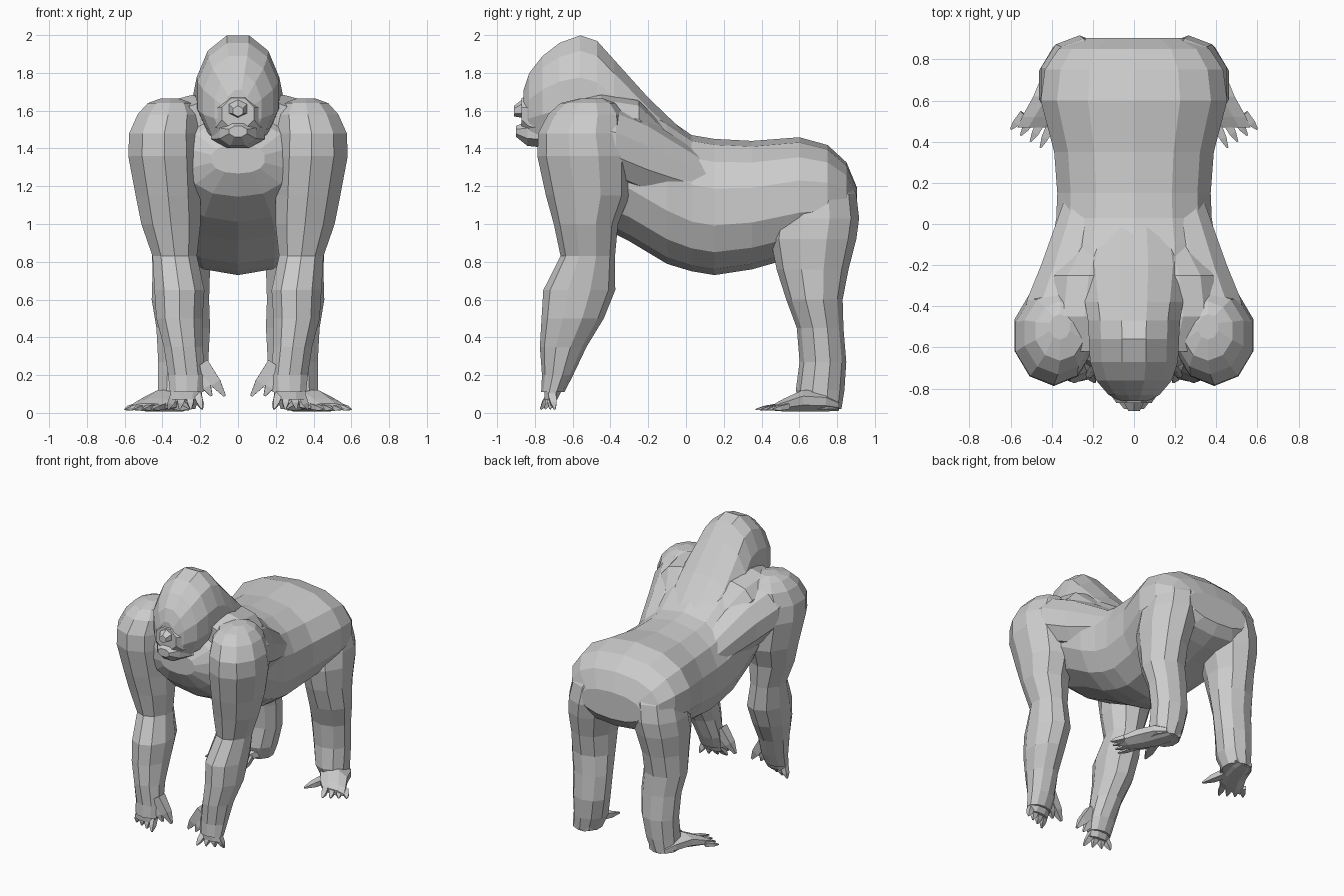
import bpy, bmesh
from math import sin, cos, pi, copysign
from mathutils import Vector


def finish(name, bm, mirror=False):
    bmesh.ops.recalc_face_normals(bm, faces=bm.faces)
    me = bpy.data.meshes.new(name)
    bm.to_mesh(me)
    bm.free()
    ob = bpy.data.objects.new(name, me)
    bpy.context.collection.objects.link(ob)
    if mirror:
        ob.modifiers.new("Mirror", 'MIRROR').use_mirror_merge = False
    return ob


def loft(bm, rings, axis, n=10, p=2.0):
    """Skin closed rings (x, y, z, half_width, half_depth) lying across the axis."""
    prev = None
    for k, (x, y, z, a, b) in enumerate(rings):
        ring = []
        for i in range(n):
            t = 2 * pi * (i + 0.5) / n
            c, s = [copysign(abs(v) ** (2 / p), v) for v in (cos(t), sin(t))]
            u, v = a * c * 1.03, b * s * 1.03
            co = (x + u, y + v, z) if axis == 'z' else (x + u, y, z + v)
            ring.append(bm.verts.new(co))
        if prev:
            for i in range(n):
                j = (i + 1) % n
                bm.faces.new((prev[i], prev[j], ring[j], ring[i]))
        if k in (0, len(rings) - 1):
            bm.faces.new(ring)
        prev = ring


def digit(bm, base, tip, r, flat=1.0):
    """Tapered finger or toe with a bent middle joint."""
    p, q = Vector(base), Vector(tip)
    d = (q - p).normalized()
    side = d.cross(Vector((0, 1, 0) if abs(d.z) > 0.7 else (0, 0, 1))).normalized()
    up = d.cross(side)
    prev = None
    for f, s in ((0, 1), (0.6, 0.8), (1, 0.2)):
        c = p.lerp(q, f)
        ring = [bm.verts.new(c + side * r * s * cos(t) + up * r * s * flat * sin(t))
                for t in (pi / 4, 3 * pi / 4, 5 * pi / 4, 7 * pi / 4)]
        if prev:
            for i in range(4):
                bm.faces.new((prev[i], prev[i - 1], ring[i - 1], ring[i]))
        else:
            bm.faces.new(ring)
        prev = ring
    bm.faces.new(prev)


def body_rings(profile):
    """(y, bottom, top, half width) -> rings across y."""
    return [(0, y, (lo + hi) / 2, w, (hi - lo) / 2) for y, lo, hi, w in profile]


# torso: chest, belly and rump
bm = bmesh.new()
loft(bm, body_rings([
    (-.73, 1.27, 1.42, .14), (-.66, 1.15, 1.54, .27), (-.50, 1.02, 1.65, .36),
    (-.30, .92, 1.66, .40), (-.10, .80, 1.55, .395), (.03, .76, 1.46, .375),
    (.15, .74, 1.44, .37), (.35, .77, 1.43, .385), (.60, .84, 1.45, .45),
    (.75, .88, 1.41, .43), (.85, .92, 1.32, .365), (.905, .99, 1.19, .25)]), 'y', 14, 2.3)
finish("torso", bm)

# head running back into the neck crest
bm = bmesh.new()
loft(bm, body_rings([
    (.04, 1.15, 1.44, .22), (-.20, 1.25, 1.67, .26), (-.38, 1.34, 1.87, .24),
    (-.47, 1.37, 1.97, .225), (-.56, 1.39, 2.0, .22), (-.67, 1.40, 1.96, .215),
    (-.76, 1.40, 1.89, .185), (-.83, 1.42, 1.80, .125), (-.86, 1.46, 1.71, .07)]), 'y', 12)
finish("head", bm)

# muzzle, with a nose above and a chin below
bm = bmesh.new()
loft(bm, body_rings([(-.72, 1.41, 1.72, .17), (-.83, 1.44, 1.69, .12),
                     (-.87, 1.50, 1.67, .09)]), 'y', 8)
finish("muzzle", bm)
bm = bmesh.new()
loft(bm, body_rings([(-.84, 1.56, 1.68, .07), (-.91, 1.57, 1.625, .03)]), 'y', 6)
finish("nose", bm)
bm = bmesh.new()
loft(bm, body_rings([(-.74, 1.40, 1.56, .15), (-.84, 1.41, 1.55, .10),
                     (-.90, 1.46, 1.52, .05)]), 'y', 8)
finish("jaw", bm)

# muscles joining neck, shoulder and back
bm = bmesh.new()
loft(bm, [(.20, -.62, 1.5, .12, .14), (.24, -.45, 1.54, .17, .14),
          (.22, -.25, 1.51, .17, .14), (.14, 0, 1.34, .09, .06)], 'y', 10)
loft(bm, [(.345, -.55, 1.48, .19, .16), (.325, -.37, 1.42, .20, .20),
          (.285, -.20, 1.35, .17, .20), (.21, .12, 1.22, .13, .12)], 'y', 10)
finish("shoulder_muscle", bm, True)

# arms
bm = bmesh.new()
loft(bm, [(.36, -.50, 1.665, .05, .06), (.36, -.52, 1.64, .12, .14),
          (.37, -.53, 1.58, .165, .195),
          (.39, -.55, 1.48, .19, .225), (.39, -.54, 1.36, .195, .24),
          (.37, -.52, 1.15, .175, .215), (.355, -.53, 1.0, .16, .165),
          (.335, -.52, .83, .12, .14), (.31, -.565, .65, .135, .185),
          (.31, -.60, .50, .125, .16), (.29, -.65, .35, .105, .12),
          (.272, -.68, .20, .10, .08), (.272, -.705, .11, .09, .06)], 'z', 10)
finish("arm", bm, True)

# hands: knuckles, fingers and thumb
bm = bmesh.new()
loft(bm, [(.272, -.70, .14, .09, .055), (.275, -.715, .07, .085, .035)], 'z', 8)
for i in range(4):
    digit(bm, (.215 + .04 * i, -.71, .10), (.19 + .06 * i, -.77 + .025 * i, .02), .03)
digit(bm, (.19, -.69, .26), (.07, -.70, .09), .05)
digit(bm, (.20, -.69, .20), (.14, -.71, .09), .04)
finish("hand", bm, True)

# legs, the top swelling out into the buttocks
bm = bmesh.new()
loft(bm, [(.22, .68, 1.26, .14, .16), (.245, .69, 1.16, .18, .205),
          (.265, .69, 1.03, .19, .22), (.285, .675, .92, .18, .22),
          (.30, .67, .76, .155, .185), (.305, .68, .60, .155, .145),
          (.29, .71, .45, .145, .12), (.29, .725, .27, .135, .12),
          (.305, .71, .12, .12, .125), (.325, .72, .02, .10, .10)], 'z', 10)
finish("leg", bm, True)

# feet: sole turned outwards, four toes and an opposed big toe
bm = bmesh.new()
loft(bm, [(.32, .81, .04, .07, .03), (.335, .74, .06, .11, .055),
          (.375, .62, .065, .12, .06), (.44, .52, .042, .11, .036),
          (.475, .47, .03, .095, .02)], 'y', 8)
for i in range(4):
    digit(bm, (.40 + .045 * i, .49 + .015 * i, .035),
          (.455 + .048 * i, .37 + .03 * i, .018), .03, .7)
digit(bm, (.33, .62, .045), (.26, .43, .02), .045, .7)
finish("foot", bm, True)
